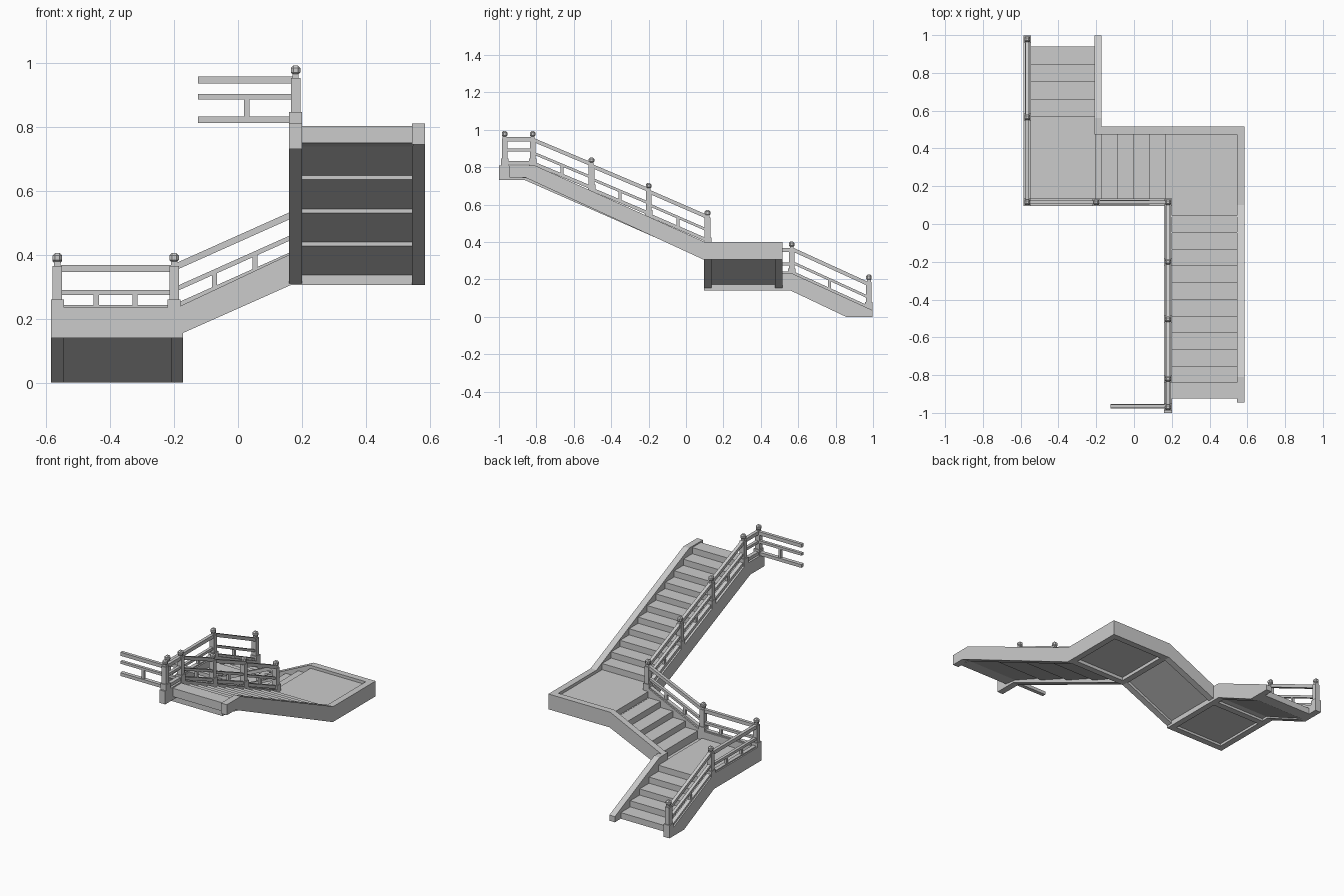
import bpy
import bmesh
from mathutils import Matrix, Vector

cube = bpy.data.objects.get("Cube")
if cube:
    bpy.data.objects.remove(cube, do_unlink=True)

GREY = (0.6, 0.6, 0.6, 1.0)
stone = bpy.data.materials.new("plain grey")
stone.use_nodes = True
stone.diffuse_color = GREY
stone.node_tree.nodes["Principled BSDF"].inputs["Base Color"].default_value = GREY


def finish(name, bm):
    bmesh.ops.recalc_face_normals(bm, faces=bm.faces)
    mesh = bpy.data.meshes.new(name)
    bm.to_mesh(mesh)
    bm.free()
    mesh.materials.append(stone)
    obj = bpy.data.objects.new(name, mesh)
    bpy.context.collection.objects.link(obj)
    return obj


def add_prism(bm, axis, profile, a, b):
    """Profile of (run, height) along the axis, extruded sideways from a to b."""
    def place(u, z, side):
        return (u, side, z) if axis == "x" else (side, u, z)
    face = bm.faces.new([bm.verts.new(place(u, z, a)) for u, z in profile])
    out = bmesh.ops.extrude_face_region(bm, geom=[face])
    move = Vector(place(0, 0, b - a))
    verts = [g for g in out["geom"] if isinstance(g, bmesh.types.BMVert)]
    bmesh.ops.translate(bm, verts=verts, vec=move)


def prism(name, axis, profile, a, b):
    bm = bmesh.new()
    add_prism(bm, axis, profile, a, b)
    return finish(name, bm)


def add_box(bm, center, size, bevel=0):
    mat = Matrix.Translation(center) @ Matrix.Diagonal((*size, 1))
    verts = bmesh.ops.create_cube(bm, size=1, matrix=mat)["verts"]
    if bevel:
        edges = list({e for v in verts for e in v.link_edges})
        bmesh.ops.bevel(bm, geom=edges, offset=bevel, segments=1, affect="EDGES")


def box(name, x0, x1, y0, y1, z0, z1):
    bm = bmesh.new()
    add_box(bm, ((x0 + x1) / 2, (y0 + y1) / 2, (z0 + z1) / 2), (x1 - x0, y1 - y0, z1 - z0))
    return finish(name, bm)


def steps(start, run, z, count):
    """Stair outline: a riser then a tread, repeated."""
    pts = []
    for i in range(count):
        u = start + run * i
        pts += [(u, z + RISE * i), (u, z + RISE * (i + 1))]
    return pts


def post(name, x, y, z):
    bm = bmesh.new()
    add_box(bm, (x, y, z - 0.005), (0.04, 0.04, 0.06))
    add_box(bm, (x, y, z + 0.07), (0.03, 0.03, 0.12))
    add_box(bm, (x, y, z + 0.135), (0.02, 0.02, 0.02))
    add_box(bm, (x, y, z + 0.155), (0.03, 0.03, 0.03), bevel=0.008)
    finish(name, bm)


def railing(name, axis, side, u0, z0, u1, z1, balusters, mid=0.055):
    """Three parallel rails and short balusters between the lower two."""
    bm = bmesh.new()
    for lift, h, w in ((0, 0.01, 0.012), (mid, 0.008, 0.009), (0.125, 0.011, 0.01)):
        line = [(u0, z0 + lift - h), (u1, z1 + lift - h), (u1, z1 + lift + h), (u0, z0 + lift + h)]
        add_prism(bm, axis, line, side - w, side + w)
    for i in range(balusters):
        t = (i + 1) / (balusters + 1)
        u, z = u0 + (u1 - u0) * t, z0 + (z1 - z0) * t + mid / 2
        spot = (u, side, z) if axis == "x" else (side, u, z)
        add_box(bm, spot, (0.016, 0.016, mid))
    finish(name, bm)


RISE = 0.0382
LOW, HIGH = RISE * 5, RISE * 10     # landing floors
TOP = RISE * 21

# Lower flight with its landing, then the side stringers
prism("lower_steps", "y",
      steps(0.94, -0.0925, 0, 5) + [(0.13, LOW), (0.13, 0.155), (0.55, 0.155), (0.87, 0)],
      -0.55, -0.205)
lower_side = [(0.998, 0), (0.998, 0.035), (0.56, 0.235)]
lower_base = [(0.56, 0.14), (0.855, 0)]
prism("lower_outer_stringer", "y", lower_side + [(0.095, 0.235), (0.095, 0.14)] + lower_base,
      -0.585, -0.545)
prism("lower_inner_stringer", "y", lower_side + [(0.475, 0.235), (0.475, 0.14)] + lower_base,
      -0.21, -0.172)
box("lower_landing_back_beam", -0.55, -0.205, 0.475, 0.515, 0.14, 0.18)
box("lower_landing_side_beam", -0.21, -0.172, 0.13, 0.48, 0.14, 0.18)

# Middle flight, which carries on into the upper landing
prism("middle_steps", "x",
      steps(-0.175, 0.085, LOW, 5) + [(0.55, HIGH), (0.55, 0.325), (0.164, 0.325), (-0.175, 0.17)],
      0.13, 0.48)
ramp_low = [(-0.172, 0.14), (-0.172, 0.155), (0.165, 0.305)]
ramp_top = [(0.16, 0.4), (-0.19, 0.235)]
prism("middle_front_stringer", "x",
      [(-0.585, 0.14)] + ramp_low + [(0.2, 0.305), (0.2, 0.4)] + ramp_top + [(-0.585, 0.235)],
      0.095, 0.135)
prism("middle_back_stringer", "x",
      [(-0.21, 0.14)] + ramp_low + [(0.585, 0.305), (0.585, 0.4)] + ramp_top + [(-0.21, 0.235)],
      0.475, 0.515)
box("upper_landing_front_beam", 0.19, 0.55, 0.095, 0.135, 0.305, 0.36)
box("upper_landing_side_beam", 0.16, 0.2, 0.13, 0.48, 0.305, 0.345)

# Upper flight with a gently notched underside in four panels
notches = []
for i in range(4):
    y, z = 0.1 - 0.235 * i, 0.335 + 0.104 * i
    notches += [(y, z), (y - 0.235, z + 0.092)]
prism("upper_steps", "y",
      [(0.13, HIGH)] + steps(0.045, -0.0885, HIGH, 11)
      + [(-0.925, TOP), (-0.925, 0.75)] + notches[::-1] + [(0.13, 0.335)],
      0.195, 0.55)
prism("upper_outer_stringer", "y",
      [(-0.945, 0.81), (-0.81, 0.81), (0.1, 0.4), (0.515, 0.4), (0.515, 0.305),
       (0.095, 0.305), (-0.86, 0.745), (-0.945, 0.745)], 0.545, 0.585)
prism("upper_inner_stringer", "y",
      [(-1, 0.81), (-0.82, 0.81), (0.1, 0.4), (0.135, 0.4), (0.135, 0.305),
       (0.095, 0.31), (-0.86, 0.73), (-1, 0.73)], 0.16, 0.2)

# Newel posts, bottom to top
LEFT, RIGHT, FRONT = -0.565, 0.18, 0.115
posts = [(LEFT, 0.978, 0.055), (LEFT, 0.565, 0.232), (LEFT, FRONT, 0.235), (-0.2, FRONT, 0.235),
         (RIGHT, FRONT, 0.4), (RIGHT, -0.2, 0.545), (RIGHT, -0.505, 0.682),
         (RIGHT, -0.82, 0.822), (RIGHT, -0.97, 0.822)]
for n, (x, y, z) in enumerate(posts, 1):
    post("newel_post_%d" % n, x, y, z)

# Railings between the posts
railing("lower_flight_railing", "y", LEFT, 0.97, 0.052, 0.565, 0.237, 1)
railing("landing_side_railing", "y", LEFT, 0.565, 0.232, FRONT, 0.232, 2, 0.05)
railing("landing_front_railing", "x", FRONT, LEFT, 0.232, -0.2, 0.232, 2, 0.05)
railing("middle_flight_railing", "x", FRONT, -0.2, 0.235, RIGHT, 0.405, 2)
flight = posts[4:8]
for n, (a, b) in enumerate(zip(flight, flight[1:]), 1):
    railing("upper_flight_railing_%d" % n, "y", RIGHT, a[1], a[2] + 0.008, b[1], b[2], 1)
railing("top_side_railing", "y", RIGHT, -0.82, 0.824, -0.97, 0.824, 0, 0.068)
railing("top_front_railing", "x", -0.965, RIGHT, 0.822, -0.125, 0.822, 1, 0.072)
